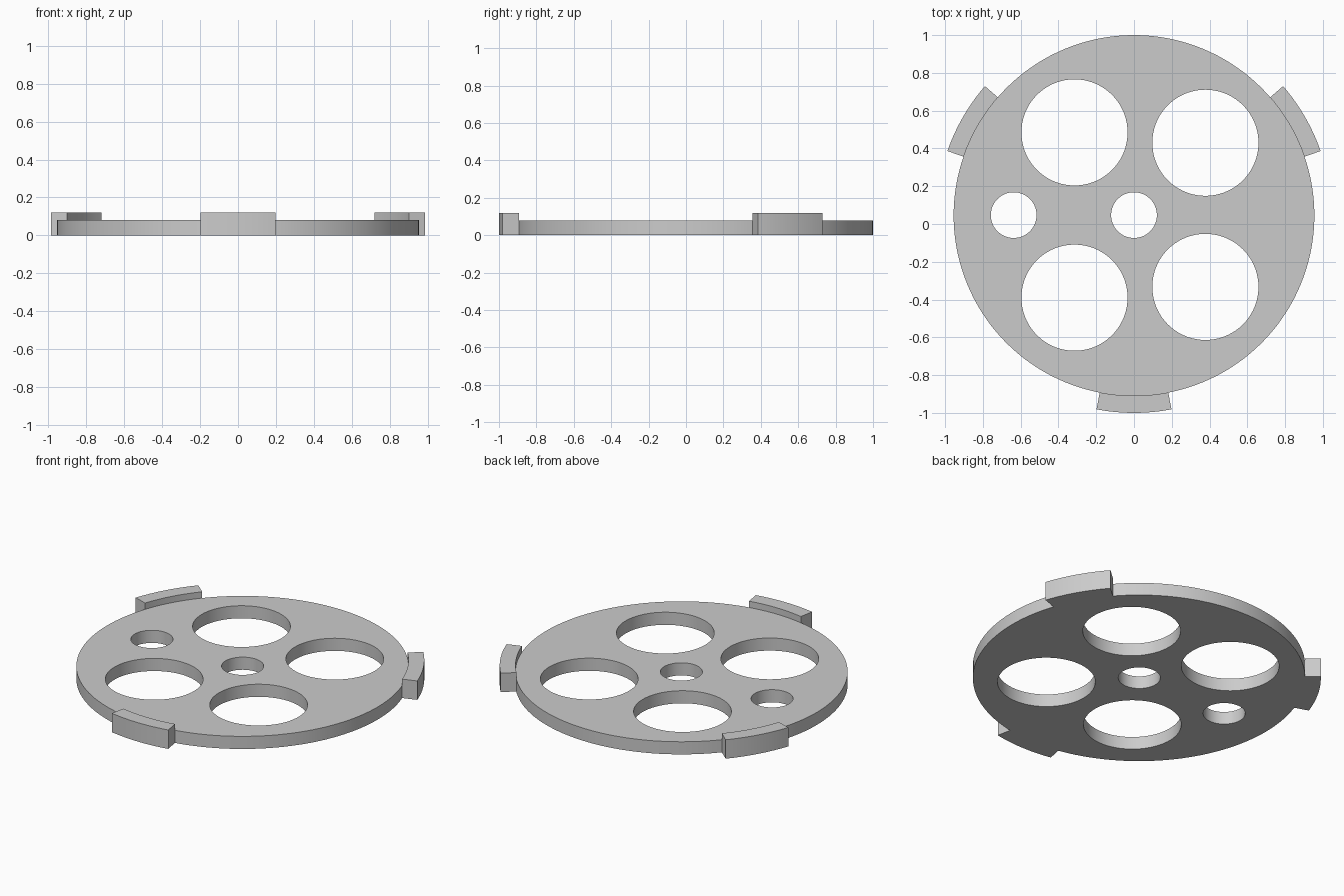
import bpy
import bmesh
from math import cos, sin, radians

CENTRE_Y = 0.045
DISC_RADIUS = 0.955
DISC_HEIGHT = 0.08
TAB_RADIUS = 1.045
TAB_HEIGHT = 0.12

if "Cube" in bpy.data.objects:
    bpy.data.objects.remove(bpy.data.objects["Cube"], do_unlink=True)

grey = bpy.data.materials.new("light grey")
grey.use_nodes = True
colour = (0.6, 0.6, 0.6, 1)
grey.diffuse_color = colour
grey.node_tree.nodes["Principled BSDF"].inputs["Base Color"].default_value = colour


def arc(radius, start, end, steps):
    """Points on an arc around the origin, angles in degrees."""
    angles = [radians(start + (end - start) * i / steps) for i in range(steps + 1)]
    return [(radius * cos(a), radius * sin(a)) for a in angles]


def extrude(bm, outline, x, y, bottom, top):
    """Add a closed prism with the given outline, counterclockwise from above."""
    low = [bm.verts.new((x + px, y + py, bottom)) for px, py in outline]
    high = [bm.verts.new((x + px, y + py, top)) for px, py in outline]
    bm.faces.new(low[::-1])
    bm.faces.new(high)
    for i in range(len(low)):
        j = (i + 1) % len(low)
        bm.faces.new((low[i], low[j], high[j], high[i]))


def make_object(name, bm):
    mesh = bpy.data.meshes.new(name)
    bm.to_mesh(mesh)
    bm.free()
    mesh.materials.append(grey)
    obj = bpy.data.objects.new(name, mesh)
    bpy.context.collection.objects.link(obj)
    return obj


def select(obj):
    bpy.ops.object.select_all(action="DESELECT")
    obj.select_set(True)
    bpy.context.view_layer.objects.active = obj


# Round plate
bm = bmesh.new()
extrude(bm, arc(DISC_RADIUS, 0, 360, 144)[:-1], 0, CENTRE_Y, 0, DISC_HEIGHT)
plate = make_object("plate", bm)

# Four large holes, a centre hole and a side hole
holes = [(-0.315, 0.485, 0.281), (-0.315, -0.39, 0.281),
         (0.378, 0.43, 0.281), (0.378, -0.333, 0.281),
         (0, 0.047, 0.121), (-0.637, 0.047, 0.121)]
bm = bmesh.new()
for x, y, radius in holes:
    extrude(bm, arc(radius, 0, 360, 72)[:-1], x, y, -0.1, 0.2)
cutter = make_object("hole_cutter", bm)
cutter.hide_render = True

cut = plate.modifiers.new("holes", "BOOLEAN")
cut.operation = "DIFFERENCE"
cut.solver = "EXACT"
cut.object = cutter
select(plate)
bpy.ops.object.modifier_apply(modifier=cut.name)
bpy.data.objects.remove(cutter, do_unlink=True)

# Three raised tabs around the rim
tabs = []
for name, angle in (("front_tab", 270), ("left_tab", 30), ("right_tab", 150)):
    start, end = angle - 10.95, angle + 10.95
    outline = arc(TAB_RADIUS, start, end, 12) + arc(DISC_RADIUS - 0.001, end, start, 12)
    bm = bmesh.new()
    extrude(bm, outline, 0, CENTRE_Y, 0, TAB_HEIGHT)
    tabs.append(make_object(name, bm))

# Smooth round walls with crisp edges
for obj in [plate] + tabs:
    select(obj)
    bpy.ops.object.shade_smooth_by_angle(angle=radians(30))
